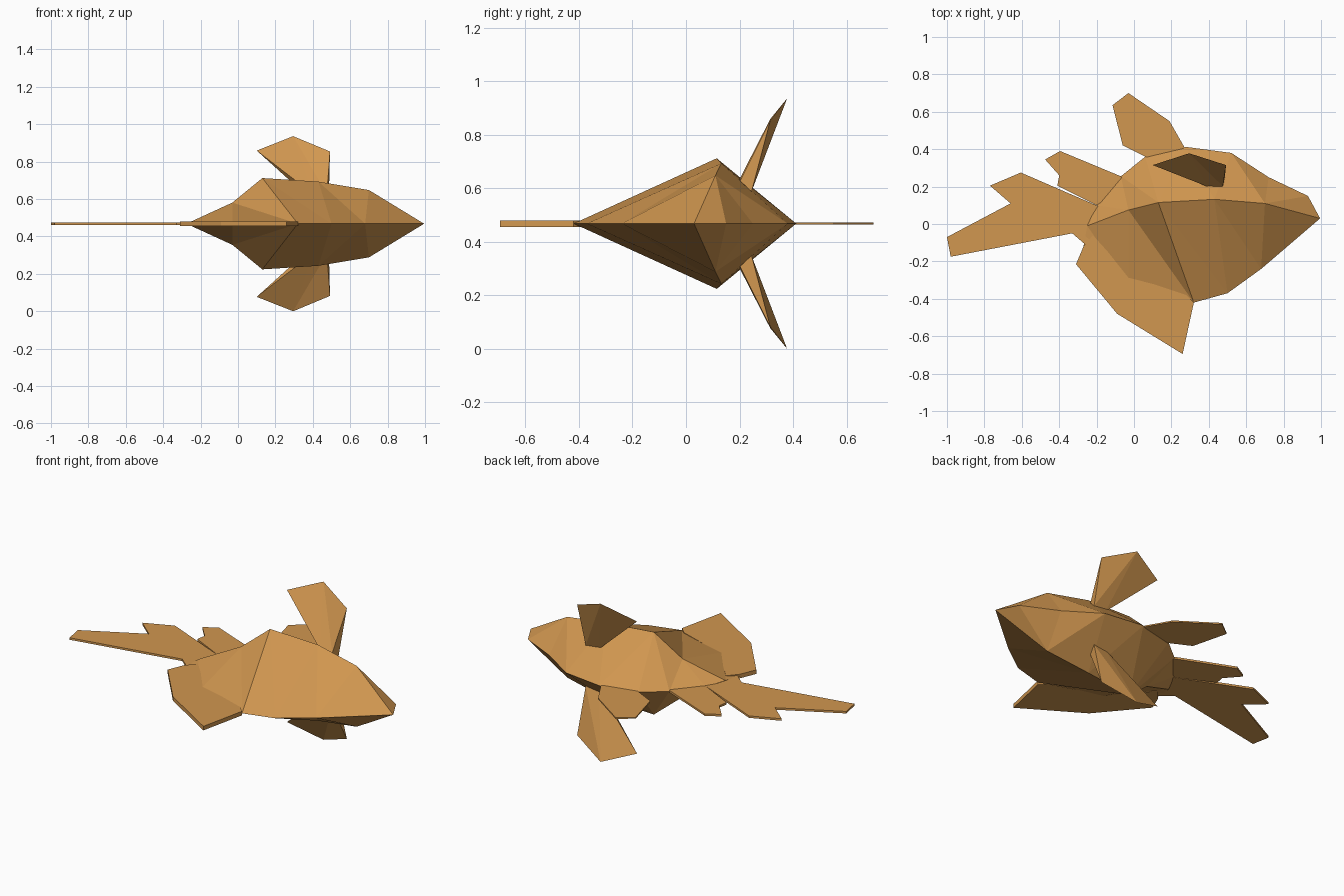
import bpy, bmesh
from mathutils import Vector

MID = 0.468  # height of the symmetry plane

cube = bpy.data.objects.get("Cube")
if cube:
    bpy.data.objects.remove(cube, do_unlink=True)

orange = bpy.data.materials.new("orange")
orange.use_nodes = True
colour = (0.64, 0.31, 0.08, 1)
orange.diffuse_color = colour
orange.node_tree.nodes["Principled BSDF"].inputs["Base Color"].default_value = colour


def finish(name, bm, mirrored=False):
    mesh = bpy.data.meshes.new(name)
    bm.to_mesh(mesh)
    bm.free()
    mesh.materials.append(orange)
    ob = bpy.data.objects.new(name, mesh)
    ob.location.z = MID
    bpy.context.collection.objects.link(ob)
    if mirrored:
        mod = ob.modifiers.new("Mirror", 'MIRROR')
        mod.use_axis = (False, False, True)
        mod.merge_threshold = 0.0005
    return ob


def flat_fin(name, outline, thickness):
    """Extrude an outline into a thin slab centred on the symmetry plane."""
    bm = bmesh.new()
    face = bm.faces.new([bm.verts.new((x, y, -thickness / 2)) for x, y in outline])
    new = bmesh.ops.extrude_face_region(bm, geom=[face])["geom"]
    bmesh.ops.translate(bm, vec=(0, 0, thickness),
                        verts=[v for v in new if isinstance(v, bmesh.types.BMVert)])
    bmesh.ops.recalc_face_normals(bm, faces=bm.faces)
    return finish(name, bm)


def strip(bm, a, b):
    """Join two point rows with triangles, skipping collapsed ones."""
    for i in range(len(a) - 1):
        for tri in ((a[i], b[i], b[i + 1]), (a[i], b[i + 1], a[i + 1])):
            p, q, r = [Vector(t) for t in tri]
            if (q - p).cross(r - p).length > 1e-6:
                bm.faces.new([bm.verts.new(t) for t in tri])


# Body: a side ridge joined to the back and belly rims, mirrored across the plane
nose = (0.995, 0.03, 0)
r1, r2, r3 = (0.70, 0.11, 0.18), (0.43, 0.132, 0.225), (0.13, 0.115, 0.244)
r4, tail = (-0.03, 0.075, 0.113), (-0.25, -0.01, 0.012)
back = [nose] + [(x, y, 0) for x, y in
                 [(0.68, -0.24), (0.50, -0.37), (0.32, -0.42), (-0.03, -0.33), (-0.27, -0.12)]]
belly = [nose] + [(x, y, 0) for x, y in
                  [(0.93, 0.15), (0.72, 0.25), (0.52, 0.38), (0.28, 0.412),
                   (0.06, 0.36), (-0.07, 0.255), (-0.2, 0.10)]]
bm = bmesh.new()
strip(bm, back, [nose, r1, r2, r3, r4, tail])
strip(bm, [nose, r1, r1, r2, r3, r3, r4, tail], belly)
strip(bm, [back[-1], tail], [belly[-1], belly[-1]])
bmesh.ops.remove_doubles(bm, verts=bm.verts, dist=0.0005)
bm.normal_update()
for f in bm.faces:
    if f.normal.z < 0:
        f.normal_flip()
finish("body", bm, mirrored=True)

# Flat fins, with their roots set inside the body
flat_fin("back_fin", [(-0.27, -0.12), (-0.31, -0.215), (-0.09, -0.48), (0.26, -0.695),
                      (0.32, -0.42), (0.28, -0.38), (-0.02, -0.28), (-0.22, -0.06)], 0.024)
flat_fin("tail_fin", [(-0.19, 0.095), (-0.605, 0.275), (-0.77, 0.205), (-0.66, 0.11),
                      (-1.0, -0.07), (-0.98, -0.175), (-0.33, -0.05), (-0.26, -0.11),
                      (-0.16, 0.0)], 0.012)
flat_fin("rear_belly_fin", [(-0.2, 0.10), (-0.41, 0.205), (-0.40, 0.26), (-0.475, 0.345),
                            (-0.395, 0.39), (-0.07, 0.255), (-0.05, 0.2)], 0.012)
flat_fin("front_belly_fin", [(0.07, 0.355), (-0.06, 0.42), (-0.115, 0.635), (-0.03, 0.70),
                             (0.19, 0.55), (0.27, 0.41), (0.2, 0.35)], 0.008)

# Side fins: a sharp three-point tip tapering to a small four-sided root
bm = bmesh.new()
v = [bm.verts.new(p) for p in [
    (0.10, 0.315, 0.391), (0.295, 0.378, 0.468), (0.492, 0.315, 0.386),
    (0.40, 0.197, 0.16), (0.475, 0.202, 0.16), (0.485, 0.245, 0.12), (0.40, 0.24, 0.12)]]
for ids in ("013", "143", "124", "254", "036", "106", "165", "215", "3456"):
    bm.faces.new([v[int(i)] for i in ids])
bmesh.ops.recalc_face_normals(bm, faces=bm.faces)
finish("side_fins", bm, mirrored=True)
